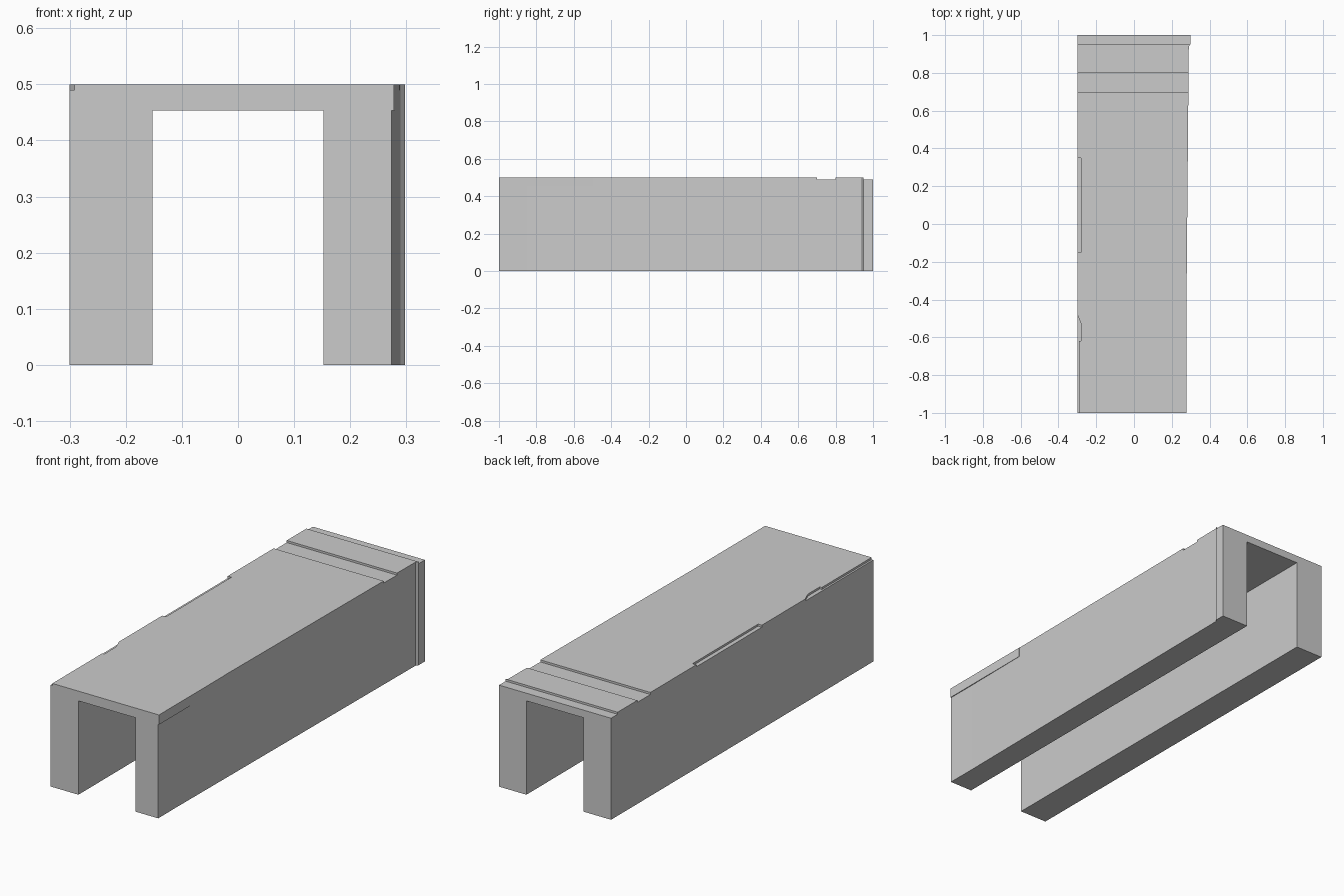
import bpy, bmesh

if "Cube" in bpy.data.objects:
    bpy.data.objects.remove(bpy.data.objects["Cube"])


def prism(name, outline, z0, z1):
    """Extrude a plan outline (x, y) between two heights."""
    bm = bmesh.new()
    face = bm.faces.new([bm.verts.new((x, y, z0)) for x, y in outline])
    ext = bmesh.ops.extrude_face_region(bm, geom=[face])
    for v in ext["geom"]:
        if isinstance(v, bmesh.types.BMVert):
            v.co.z = z1
    bmesh.ops.recalc_face_normals(bm, faces=bm.faces)
    mesh = bpy.data.meshes.new(name)
    bm.to_mesh(mesh)
    bm.free()
    obj = bpy.data.objects.new(name, mesh)
    bpy.context.collection.objects.link(obj)
    return obj


def rect(x0, x1, y0, y1):
    return [(x0, y0), (x1, y0), (x1, y1), (x0, y1)]


def cut(target, name, outline, z0, z1):
    cutter = prism(name, outline, z0, z1)
    cutter.hide_render = True
    cutter.hide_viewport = True
    cutter.display_type = 'WIRE'
    mod = target.modifiers.new(name, 'BOOLEAN')
    mod.operation = 'DIFFERENCE'
    mod.solver = 'EXACT'
    mod.object = cutter


# Channel block with a slightly tapered right side
block = prism("channel_block", [(-0.3, -1), (0.274, -1), (0.274, -0.85),
                                (0.29, 0.94), (0.298, 0.95), (0.298, 1), (-0.3, 1)], 0, 0.5)

# Open passage underneath, running front to back
cut(block, "passage_cutter", rect(-0.152, 0.152, -1.1, 1.1), -0.1, 0.453)

# Shallow steps across the top near the back
for i, (y0, y1) in enumerate([(0.70, 0.80), (0.95, 1.1)]):
    cut(block, f"groove_cutter_{i}", rect(-0.4, 0.4, y0, y1), 0.49, 0.6)

# Chipped ledges along the upper left edge
cut(block, "long_chip_cutter", rect(-0.4, -0.28, -0.15, 0.35), 0.49, 0.6)
cut(block, "front_chip_cutter", [(-0.4, -1.1), (-0.291, -1.1), (-0.291, -0.62), (-0.28, -0.62),
                                 (-0.28, -0.53), (-0.30, -0.48), (-0.4, -0.48)], 0.49, 0.6)

# Thin lip of the top slab overhanging the right side at the front
prism("slab_lip", [(0.274, -1), (0.278, -1), (0.2785, -0.5), (0.277, -0.5), (0.274, -0.85)],
      0.453, 0.5)
